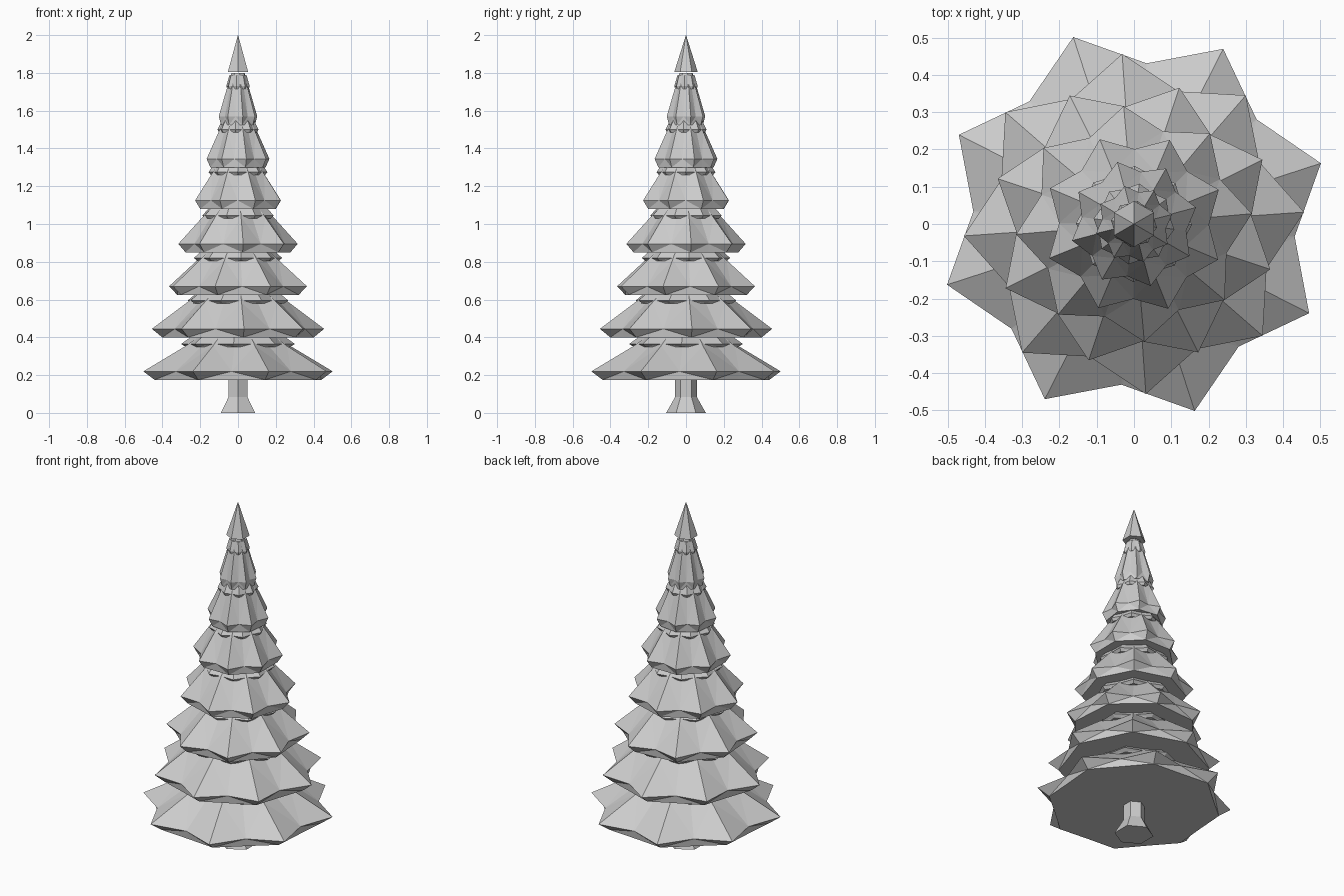
import bpy, bmesh
from math import cos, sin, radians

if "Cube" in bpy.data.objects:
    bpy.data.objects.remove(bpy.data.objects["Cube"])

grey = bpy.data.materials.new("plain_grey")
grey.use_nodes = True
grey.diffuse_color = (0.6, 0.6, 0.6, 1)
grey.node_tree.nodes["Principled BSDF"].inputs["Base Color"].default_value = (0.6, 0.6, 0.6, 1)


def loft(name, rings, points, turn, star=True):
    """Stack rings of (tip radius, valley radius, z) and close both ends."""
    bm = bmesh.new()
    n = points * 2 if star else points
    loops = []
    for tip, valley, z in rings:
        loop = []
        for i in range(n):
            r = valley if star and i % 2 else tip
            a = radians(turn + 360 * i / n)
            loop.append(bm.verts.new((r * cos(a), r * sin(a), z)))
        loops.append(loop)
    for low, high in zip(loops, loops[1:]):
        for i in range(n):
            j = (i + 1) % n
            bm.faces.new((low[i], low[j], high[j], high[i]))
    bm.faces.new(loops[0][::-1])
    bm.faces.new(loops[-1])
    # Flat triangles keep the ridges and valleys crisp
    bmesh.ops.triangulate(bm, faces=[f for f in bm.faces if len(f.verts) == 4])
    bmesh.ops.recalc_face_normals(bm, faces=bm.faces)
    mesh = bpy.data.meshes.new(name)
    bm.to_mesh(mesh)
    bm.free()
    mesh.materials.append(grey)
    obj = bpy.data.objects.new(name, mesh)
    bpy.context.collection.objects.link(obj)
    return obj


# Trunk with flared foot
loft("trunk", [(0.105, 0, 0), (0.057, 0, 0.085), (0.057, 0, 0.2)], 6, 30, star=False)

# Branch tiers: bottom z, tip radius, turn, shoulder radius, shoulder z
tiers = [
    (0.175, 0.527, 18, 0.29, 0.355),
    (0.40, 0.457, 4, 0.27, 0.585),
    (0.625, 0.385, 26.6, 0.225, 0.81),
    (0.85, 0.317, 5, 0.19, 1.035),
    (1.08, 0.245, 22, 0.15, 1.265),
    (1.30, 0.172, 15, 0.105, 1.49),
    (1.525, 0.105, 14, 0.06, 1.72),
]
for k, (z, tip, turn, top, top_z) in enumerate(tiers, 1):
    loft(f"branch_tier_{k}", [
        (tip * 0.88, tip * 0.81, z),
        (tip, tip * 0.82, z + 0.045),
        (top, top * 0.86, top_z),
        (top * 0.6, top * 0.55, top_z + 0.08),
    ], 8, turn)
    # Small collar tucked under the next tier
    loft(f"collar_{k}", [
        (top * 0.96, top * 0.88, top_z - 0.005),
        (top * 1.04, top * 0.92, top_z + 0.01),
        (top * 0.78, top * 0.7, top_z + 0.065),
    ], 8, turn + 22.5)

# Pointed crown
loft("crown", [(0.062, 0, 1.805), (0.0005, 0, 2.0)], 6, 30, star=False)
